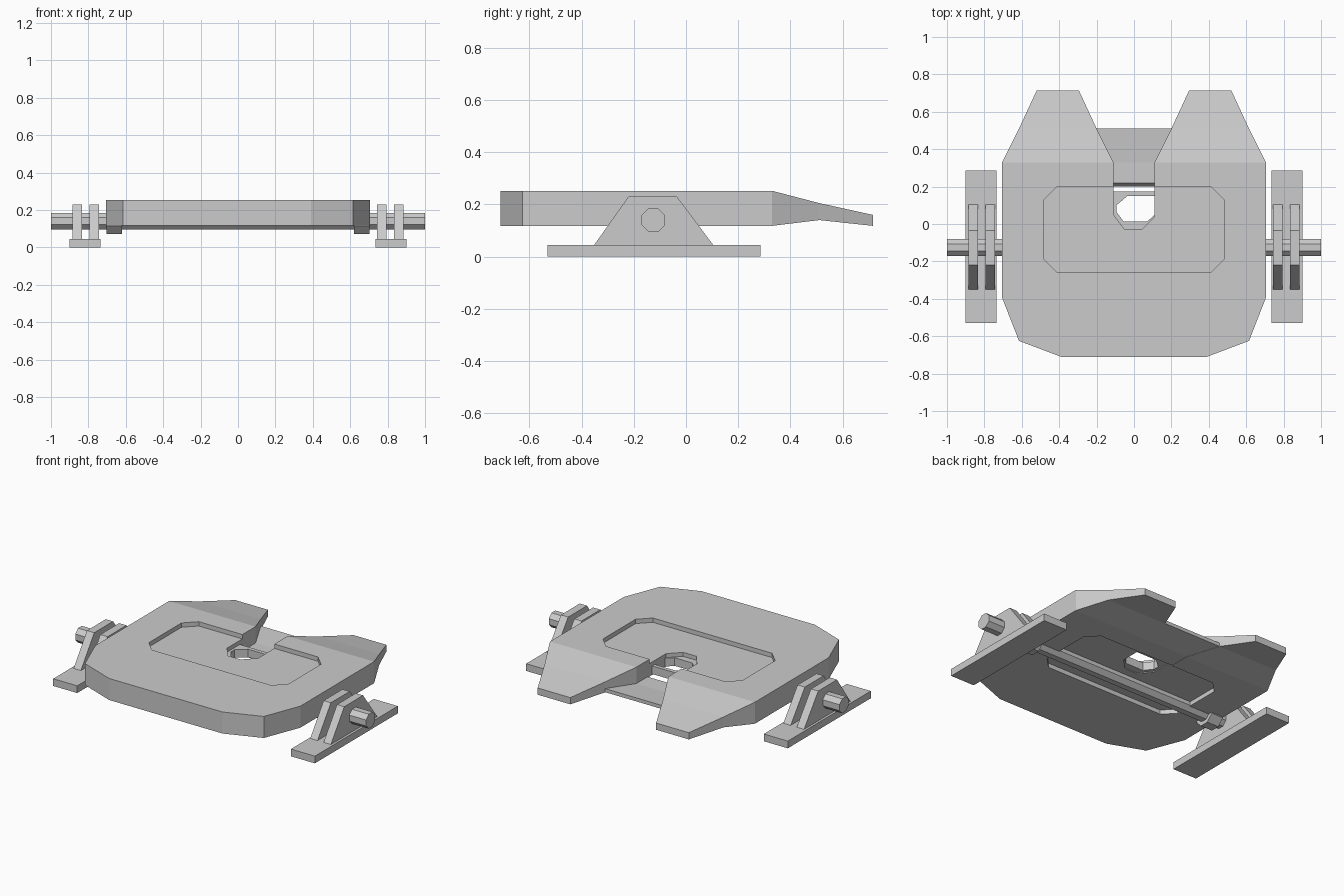
import bpy, bmesh, math
from mathutils import Matrix

if "Cube" in bpy.data.objects:
    bpy.data.objects.remove(bpy.data.objects["Cube"])


def finish(bm, name, mirror=False):
    bmesh.ops.recalc_face_normals(bm, faces=bm.faces)
    me = bpy.data.meshes.new(name)
    bm.to_mesh(me)
    bm.free()
    ob = bpy.data.objects.new(name, me)
    bpy.context.collection.objects.link(ob)
    if mirror:
        ob.modifiers.new("mirror", 'MIRROR').use_clip = True
    return ob


def prism(name, pts, lo, hi, axis='z', mirror=False):
    """Extrude a 2D outline: (x, y) along z, or (y, z) along x."""
    bm = bmesh.new()
    place = (lambda p, h: (p[0], p[1], h)) if axis == 'z' else (lambda p, h: (h, p[0], p[1]))
    a = [bm.verts.new(place(p, lo)) for p in pts]
    b = [bm.verts.new(place(p, hi)) for p in pts]
    bm.faces.new(a)
    bm.faces.new(b)
    for i in range(len(pts)):
        j = (i + 1) % len(pts)
        bm.faces.new((a[i], a[j], b[j], b[i]))
    return finish(bm, name, mirror)


def octagon(y, z, flat):
    r = flat / math.cos(math.pi / 8)
    return [(y + r * math.cos((i + .5) * math.pi / 4),
             z + r * math.sin((i + .5) * math.pi / 4)) for i in range(8)]


# Main coupling plate: half outline, sloped horns, mirrored
half = [(0, -.26), (.41, -.26), (.48, -.19), (.48, .13), (.41, .20), (.11, .20),
        (.11, .33), (.20, .51), (.295, .715), (.52, .715), (.615, .51), (.705, .33),
        (.705, -.395), (.615, -.625), (.39, -.71), (0, -.71)]
bm = bmesh.new()
bm.faces.new([bm.verts.new((x, y, 0)) for x, y in half])
for y in (.33, .51):
    bmesh.ops.bisect_plane(bm, geom=bm.verts[:] + bm.edges[:] + bm.faces[:],
                           plane_co=(0, y, 0), plane_no=(0, 1, 0))
low = bm.verts[:]
ext = bmesh.ops.extrude_face_region(bm, geom=bm.faces[:], use_keep_orig=True)
high = [g for g in ext['geom'] if isinstance(g, bmesh.types.BMVert)]


def slope(y, stops):
    for (y0, z0), (y1, z1) in zip(stops, stops[1:]):
        if y <= y1 + 1e-5:
            return z0 + (z1 - z0) * max(0, (y - y0) / (y1 - y0))
    return stops[-1][1]


for v in low:
    v.co.z = slope(v.co.y, [(.33, .118), (.51, .14), (.715, .118)])
for v in high:
    v.co.z = slope(v.co.y, [(.33, .252), (.51, .205), (.715, .16)])
seam = [f for f in bm.faces if all(abs(v.co.x) < 1e-4 for v in f.verts)]
bmesh.ops.delete(bm, geom=seam, context='FACES_ONLY')
finish(bm, "coupling_plate", True)

# Recessed centre plate with the throat cut into it
prism("centre_plate", [(.11, .20), (.41, .20), (.48, .13), (.48, -.19), (.41, -.26),
                       (-.41, -.26), (-.48, -.19), (-.48, .13), (-.41, .20), (-.11, .20),
                       (-.11, .05), (-.05, -.03), (.04, -.03), (.11, .04)], .145, .225)

# Locking jaw with its bar across the throat
prism("locking_jaw", [(.16, .175), (-.16, .175), (-.16, -.06), (.16, -.06), (.16, .05),
                      (.112, .05), (.07, .013), (-.055, .013), (-.094, .065),
                      (-.094, .10), (-.035, .15), (.16, .15)], .15, .20)

# Ramp plate between the horns
prism("ramp_plate", [(.20, .12), (.33, .12), (.51, .141), (.51, .163), (.33, .15), (.22, .15)],
      -.20, .20, 'x')

# Pivot rod and end collars
prism("pivot_rod", octagon(-.125, .14, .045), -1, 1, 'x')
prism("rod_collar", octagon(-.125, .14, .068), .62, .702, 'x', True)

# Side mounting brackets
prism("bracket_base", [(.735, -.53), (.90, -.53), (.90, .285), (.735, .285)], 0, .045, 'z', True)
ear = [(-.355, .04), (-.22, .23), (-.035, .23), (.108, .04)]
for i, x in enumerate((.743, .835)):
    prism(f"bracket_ear_{i + 1}", ear, x, x + .05, 'x', True)
